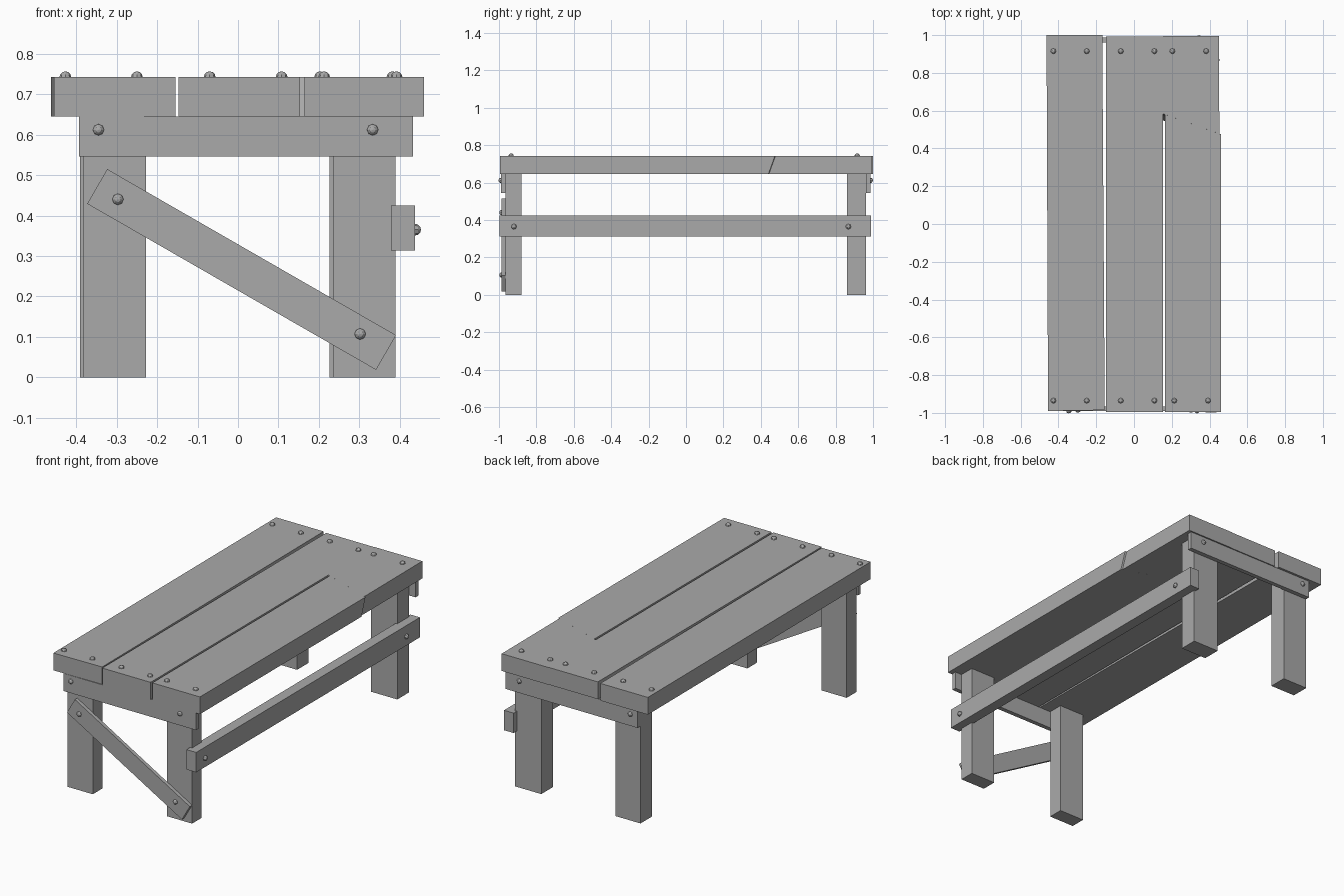
import bpy, bmesh, math
from mathutils import Matrix, Vector

if "Cube" in bpy.data.objects:
    bpy.data.objects.remove(bpy.data.objects["Cube"])

wood = bpy.data.materials.new("grey")
wood.diffuse_color = (0.4, 0.4, 0.4, 1)
wood.use_nodes = True
wood.node_tree.nodes["Principled BSDF"].inputs["Base Color"].default_value = wood.diffuse_color


def finish(name, bm):
    bmesh.ops.recalc_face_normals(bm, faces=bm.faces)
    me = bpy.data.meshes.new(name)
    bm.to_mesh(me)
    bm.free()
    me.materials.append(wood)
    ob = bpy.data.objects.new(name, me)
    bpy.context.collection.objects.link(ob)
    return ob


def prism(name, top, z0, z1, bottom=None):
    """Solid between a bottom and a top outline of (x, y) points."""
    bm = bmesh.new()
    lo = [bm.verts.new((x, y, z0)) for x, y in (bottom or top)]
    hi = [bm.verts.new((x, y, z1)) for x, y in top]
    bm.faces.new(lo)
    bm.faces.new(hi)
    n = len(top)
    for i in range(n):
        j = (i + 1) % n
        bm.faces.new((lo[i], lo[j], hi[j], hi[i]))
    return finish(name, bm)


def box(name, x0, x1, y0, y1, z0, z1):
    return prism(name, [(x0, y0), (x1, y0), (x1, y1), (x0, y1)], z0, z1)


def bolts(name, points, axis):
    """Faceted round heads, with their poles along the given axis."""
    bm = bmesh.new()
    turn = Vector((0, 0, 1)).rotation_difference(Vector(axis)).to_matrix().to_4x4()
    for p in points:
        bmesh.ops.create_uvsphere(bm, u_segments=8, v_segments=6, radius=0.0145,
                                  matrix=Matrix.Translation(p) @ turn)
    return finish(name, bm)


Z0, Z1 = 0.645, 0.742

# Tabletop planks; the left one is slightly skewed
prism("left_plank", [(-0.455, -0.99), (-0.155, -0.985), (-0.168, 1.0), (-0.463, 1.0)], Z0, Z1)
box("middle_plank", -0.147, 0.153, -0.995, 0.993, Z0, Z1)

# Right plank, snapped along a slanted break
prism("right_plank_front",
      [(0.164, -0.995), (0.46, -0.995), (0.46, 0.475), (0.164, 0.58)], Z0, Z1,
      [(0.164, -0.995), (0.46, -0.995), (0.46, 0.44), (0.164, 0.545)])
prism("right_plank_back",
      [(0.153, 0.584), (0.452, 0.478), (0.449, 0.995), (0.153, 0.995)], Z0, Z1,
      [(0.153, 0.549), (0.452, 0.443), (0.449, 0.995), (0.153, 0.995)])

# Legs
box("front_left_leg", -0.383, -0.227, -0.965, -0.88, 0, Z0)
box("front_right_leg", 0.235, 0.39, -0.965, -0.88, 0, Z0)
box("back_left_leg", -0.391, -0.235, 0.86, 0.962, 0, Z0)
box("back_right_leg", 0.226, 0.388, 0.86, 0.962, 0, Z0)

# End aprons
box("front_apron", -0.393, 0.433, -0.99, -0.965, 0.546, Z0)
box("back_apron", -0.39, 0.43, 0.962, 0.987, 0.546, Z0)

# Diagonal brace across the front legs
brace = box("front_brace", -0.412, 0.412, -0.0105, 0.0105, -0.0495, 0.0495)
brace.location = (0.009, -0.9755, 0.2665)
brace.rotation_euler = (0, math.radians(29.9), 0)

# Long side rail
box("side_rail", 0.378, 0.438, -0.997, 0.99, 0.313, 0.425)

# Bolt heads
tops = [(x, -0.935, Z1) for x in (-0.427, -0.25, -0.07, 0.108, 0.213, 0.392)]
tops += [(x, 0.915, Z1) for x in (-0.427, -0.25, -0.07, 0.108, 0.203, 0.382)]
bolts("top_bolts", tops, (0, 0, 1))
bolts("front_apron_bolts", [(-0.345, -0.988, 0.612), (0.333, -0.988, 0.612)], (0, -1, 0))
bolts("back_apron_bolts", [(-0.345, 0.985, 0.612), (0.345, 0.985, 0.612)], (0, 1, 0))
bolts("brace_bolts", [(-0.297, -0.984, 0.44), (0.302, -0.984, 0.107)], (0, -1, 0))
bolts("rail_bolts", [(0.438, -0.92, 0.365), (0.438, 0.868, 0.365)], (1, 0, 0))
